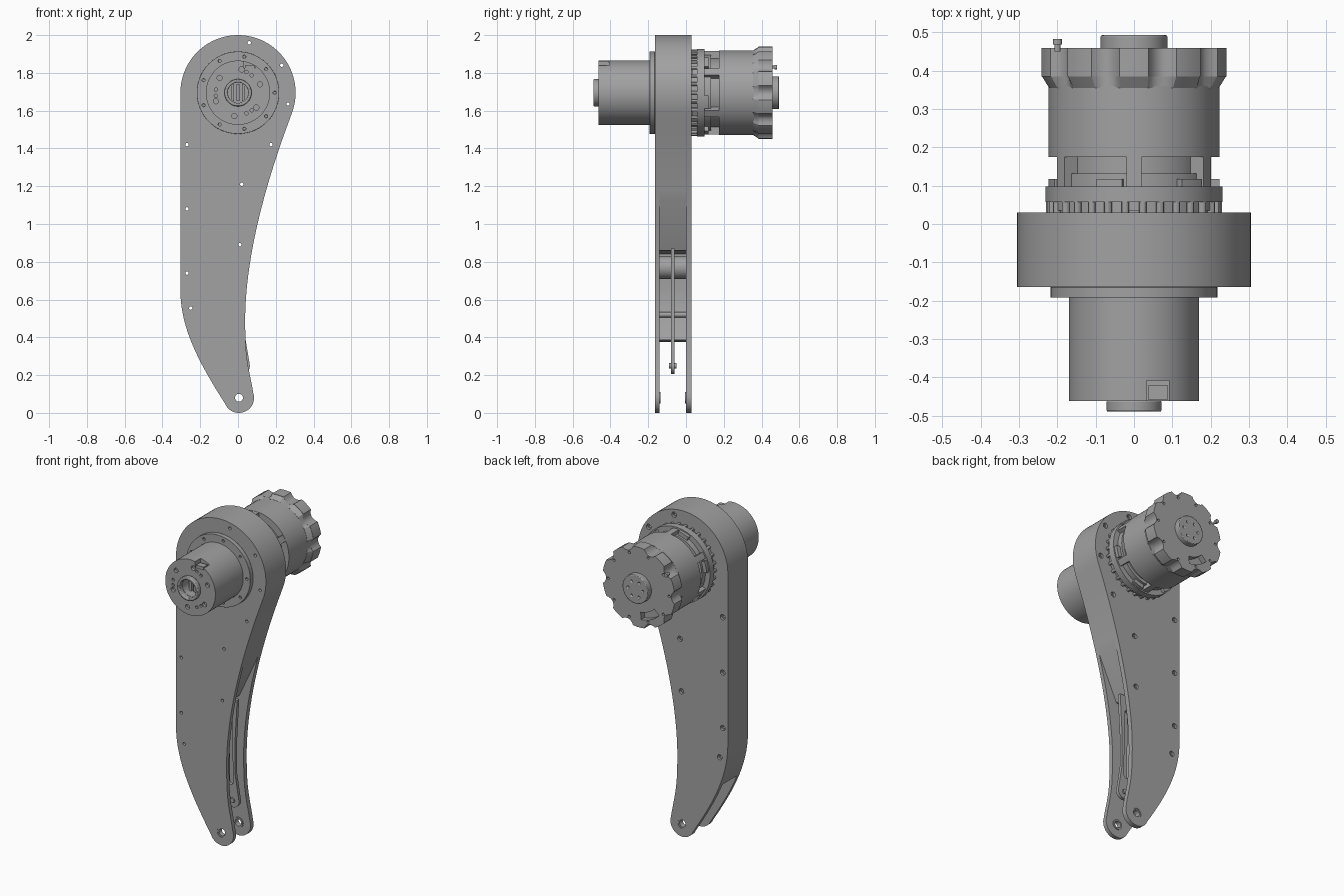
import bpy, bmesh, math
from mathutils import Vector
from mathutils.geometry import interpolate_bezier

if "Cube" in bpy.data.objects:
    bpy.data.objects.remove(bpy.data.objects["Cube"])

metal = bpy.data.materials.new("machined grey")
metal.use_nodes = True
GREY = (0.36, 0.36, 0.36, 1)
metal.diffuse_color = GREY
metal.node_tree.nodes["Principled BSDF"].inputs["Base Color"].default_value = GREY

AXIS = (0, 1.695)      # motor axis in x, z
PIVOT = (0.005, 0.08)  # lower joint


def finish(name, bm):
    bmesh.ops.recalc_face_normals(bm, faces=bm.faces)
    mesh = bpy.data.meshes.new(name)
    bm.to_mesh(mesh)
    bm.free()
    mesh.materials.append(metal)
    ob = bpy.data.objects.new(name, mesh)
    bpy.context.collection.objects.link(ob)
    return ob


def add_prism(bm, pts, y0, y1, pts_end=None):
    a = [bm.verts.new((x, y0, z)) for x, z in pts]
    b = [bm.verts.new((x, y1, z)) for x, z in (pts_end or pts)]
    bm.faces.new(a)
    bm.faces.new(b[::-1])
    for i in range(len(a)):
        j = (i + 1) % len(a)
        bm.faces.new((a[i], b[i], b[j], a[j]))


def prism(name, pts, y0, y1, pts_end=None):
    bm = bmesh.new()
    add_prism(bm, pts, y0, y1, pts_end)
    return finish(name, bm)


def arc(c, r, a0, a1, n):
    steps = [math.radians(a0 + (a1 - a0) * i / n) for i in range(n + 1)]
    return [(c[0] + r * math.cos(a), c[1] + r * math.sin(a)) for a in steps]


def circle(c, r, n=64):
    return arc(c, r, 0, 360, n)[:-1]


def disc(name, r, y0, y1, c=AXIS, n=64):
    return prism(name, circle(c, r, n), y0, y1)


def pattern(name, centres, r, y0, y1, n=16):
    bm = bmesh.new()
    for c in centres:
        add_prism(bm, circle(c, r, n), y0, y1)
    return finish(name, bm)


def bezier(*p, n=16):
    ends = [Vector((x, z, 0)) for x, z in p]
    return [(v.x, v.y) for v in interpolate_bezier(*ends, n)]


def cut(targets, cutter):
    for ob in targets:
        mod = ob.modifiers.new("cut", 'BOOLEAN')
        mod.operation, mod.solver, mod.object = 'DIFFERENCE', 'EXACT', cutter
        bpy.context.view_layer.objects.active = ob
        bpy.ops.object.modifier_apply(modifier=mod.name)
    bpy.data.objects.remove(cutter)


def bevel(ob, width):
    mod = ob.modifiers.new("bevel", 'BEVEL')
    mod.width, mod.segments, mod.angle_limit = width, 2, math.radians(50)


# Link side plates
crown = arc((0, 1.695), 0.305, -20, 180, 48)
left_edge = bezier((-0.305, 0.65), (-0.305, 0.45), (-0.21, 0.27), (-0.066, 0.045))
toe = arc(PIVOT, 0.08, 210, 365, 20)
right_low = bezier((0.08, 0.11), (0.07, 0.18), (0.04, 0.27), (0.04, 0.40), n=8)
right_edge = bezier((0.04, 0.40), (0.02, 0.75), (0.13, 1.18), (0.287, 1.59), n=28)
outline = crown + left_edge + toe + right_low + right_edge[1:-1]
front_plate = prism("front_plate", outline, -0.165, -0.14)
back_plate = prism("back_plate", outline, 0.0, 0.03)

# Body between the plates, with an open pocket towards the joint
wall = [p for p in left_edge if p[1] > 0.34]
inner = [(x + 0.075, z + 0.01) for x, z in reversed(wall)]
upper_right = [p for p in right_edge[:-1] if p[1] > 1.1]
core = prism("link_core", crown + wall + inner + [(-0.22, 0.84), (0.01, 0.86)] + upper_right,
             -0.14, 0.0)

# Fastener holes and counterbores
holes = [(-0.27, 1.42), (-0.27, 1.08), (-0.27, 0.74), (-0.25, 0.555), (0.02, 1.21),
         (0.01, 0.89), (0.175, 1.42), (0.06, 1.96), (0.232, 1.84), (0.265, 1.635)]
cut([front_plate, core, back_plate], pattern("hole_cutter", holes, 0.009, -0.3, 0.2))
cut([back_plate], pattern("counterbore_cutter", holes, 0.016, 0.015, 0.1))
cut([front_plate, back_plate], pattern("pivot_cutter", [PIVOT], 0.03, -0.3, 0.2, 32))

# Joint bushings
for name, y0, y1 in (("front_bushing", -0.162, -0.134), ("back_bushing", -0.006, 0.027)):
    bush = disc(name, 0.031, y0, y1, PIVOT, 32)
    cut([bush], disc("bore_cutter", 0.021, -0.3, 0.2, PIVOT, 32))

# Rod in the pocket, with a lightening slot
rod = prism("pocket_rod", arc((0.02, 0.25), 0.043, 180, 360, 20)
            + [(0.035, 0.42), (0.035, 0.6), (0.05, 0.87), (-0.06, 0.87), (-0.04, 0.6)],
            -0.08, -0.06)
cut([rod], prism("slot_cutter", arc((0.005, 0.36), 0.017, 180, 360, 10)
                 + arc((0.0, 0.76), 0.017, 0, 180, 10), -0.1, -0.04))
pattern("rod_pin", [(0.02, 0.25)], 0.015, -0.09, -0.05)
pattern("spacer", [(-0.17, 0.77)], 0.06, -0.14, 0.0, 32)
pattern("small_spacer", [(-0.21, 0.52)], 0.014, -0.14, 0.0)

# Front drive: flange, housing and hollow boss
flange = disc("front_flange", 0.218, -0.192, -0.165, n=96)
cut([flange], pattern("flange_holes", circle(AXIS, 0.194, 9), 0.008, -0.3, -0.18))
bevel(flange, 0.005)
housing = disc("front_housing", 0.17, -0.462, -0.19, n=96)
bolts = arc(AXIS, 0.125, 21, 321, 5)
small = [p for a in (60, 180, 300) for p in arc(AXIS, 0.118, a - 8, a + 8, 1)]
cut([housing], pattern("bolt_holes", bolts, 0.014, -0.6, -0.445))
cut([housing], pattern("small_holes", small, 0.009, -0.6, -0.45))
cut([housing], prism("notch_cutter", [(0.032, 1.825), (0.092, 1.825), (0.092, 1.9), (0.032, 1.9)],
                     -0.6, -0.408))
prism("connector", [(0.038, 1.82), (0.088, 1.82), (0.088, 1.842), (0.038, 1.842)], -0.46, -0.42)
boss = disc("front_boss", 0.072, -0.49, -0.46)
cut([boss, housing], disc("boss_bore", 0.054, -0.6, -0.40))
bevel(boss, 0.005)
bm = bmesh.new()
for x in (-0.03, 0, 0.03):
    add_prism(bm, [(x - 0.008, 1.65), (x + 0.008, 1.65), (x + 0.008, 1.74), (x - 0.008, 1.74)],
              -0.42, -0.39)
finish("bore_ribs", bm)

# Rear drive: mounting ring with lugs, stepped neck and posts
disc("mount_base", 0.212, 0.03, 0.06)
disc("mount_ring", 0.231, 0.058, 0.098, n=96)
pattern("mount_screws", circle(AXIS, 0.22, 30), 0.010, 0.03, 0.06, 12)
disc("neck_step", 0.2, 0.095, 0.132)
disc("neck", 0.182, 0.13, 0.18)
bm = bmesh.new()
for k in range(6):
    a = 90 + 60 * k
    add_prism(bm, arc(AXIS, 0.17, a - 6, a + 6, 2) + arc(AXIS, 0.222, a + 5, a - 5, 2), 0.035, 0.18)
    add_prism(bm, arc(AXIS, 0.19, a + 8, a + 26, 4) + arc(AXIS, 0.224, a + 26, a + 8, 4), 0.095, 0.118)
finish("neck_posts", bm)
disc("motor_drum", 0.223, 0.175, 0.36, n=96)


# Scalloped end cap
def scallop(outer, dip, n=160, lobes=10):
    pts = []
    for i in range(n):
        a = math.tau * i / n
        w = max(0, math.cos(a * lobes)) ** 0.7
        r = outer - dip * w
        pts.append((AXIS[0] + r * math.cos(a), AXIS[1] + r * math.sin(a)))
    return pts


prism("cap_flare", scallop(0.224, 0.002), 0.355, 0.385, scallop(0.243, 0.022))
cap = prism("end_cap", scallop(0.245, 0.024), 0.385, 0.459)
kidney = arc(AXIS, 0.195, 225, 265, 10) + arc(AXIS, 0.15, 265, 225, 10)
cut([cap], prism("kidney_cutter", kidney, 0.425, 0.6))
cut([cap], pattern("cap_holes", circle(AXIS, 0.207, 10), 0.008, 0.445, 0.6))
rear_boss = disc("rear_boss", 0.087, 0.455, 0.493)
cut([rear_boss], pattern("boss_holes", circle(AXIS, 0.05, 6), 0.006, 0.485, 0.6))
bevel(rear_boss, 0.005)
pattern("locating_pin", [(-0.2, 1.83)], 0.008, 0.45, 0.472)
pattern("pin_head", [(-0.2, 1.83)], 0.012, 0.468, 0.483)

# Smooth round walls, keep crisp edges
bpy.ops.object.select_all(action='DESELECT')
for ob in bpy.context.scene.objects:
    if ob.type == 'MESH':
        ob.select_set(True)
        bpy.context.view_layer.objects.active = ob
bpy.ops.object.shade_smooth_by_angle(angle=math.radians(30))
